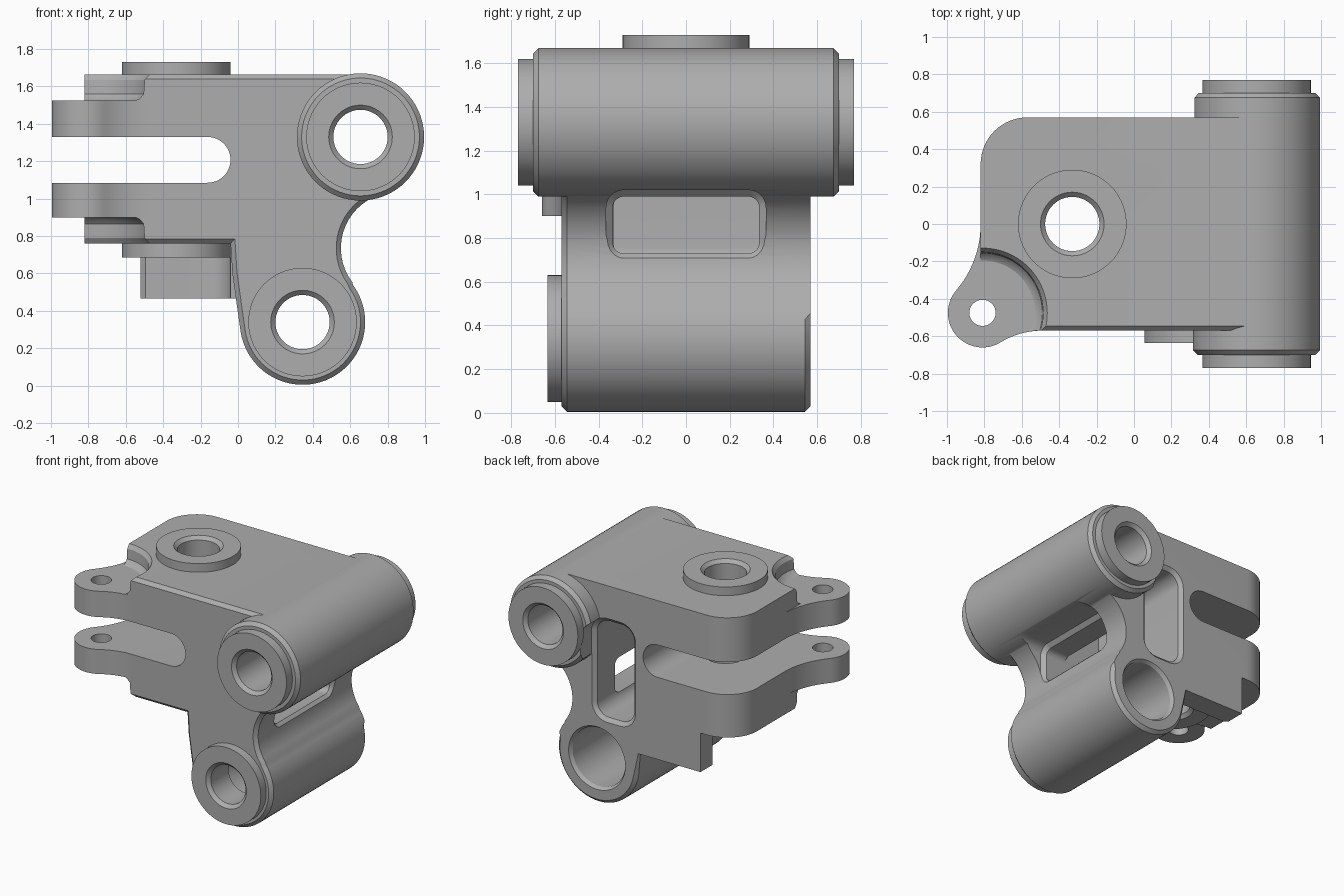
import bpy, bmesh, math
from mathutils import Vector

if "Cube" in bpy.data.objects:
    bpy.data.objects.remove(bpy.data.objects["Cube"])

grey = bpy.data.materials.new("cast_grey")
grey.use_nodes = True
GREY = (0.42, 0.42, 0.42, 1)
grey.diffuse_color = GREY
grey.node_tree.nodes["Principled BSDF"].inputs["Base Color"].default_value = GREY


def arc(c, r, a0, a1, n=16):
    angles = [math.radians(a0 + (a1 - a0) * i / n) for i in range(n + 1)]
    return [(c[0] + r * math.cos(a), c[1] + r * math.sin(a)) for a in angles]


def circle(c, r, n=72):
    return arc(c, r, 0, 360, n)[:-1]


def rounded(lo, hi, r, grow=0):
    """Rounded rectangle outline, optionally grown outward."""
    a, b, c, d = lo[0] + r, lo[1] + r, hi[0] - r, hi[1] - r
    pts = []
    for i, corner in enumerate([(c, d), (a, d), (a, b), (c, b)]):
        pts += arc(corner, r + grow, 90 * i, 90 * i + 90, 8)
    return pts


def loft(name, axis, rings, ring_shaped=False):
    """Skin outlines placed at depths along an axis; rings = [(depth, points)]."""
    place = {"X": lambda p, d: (d, p[0], p[1]),
             "Y": lambda p, d: (p[0], d, p[1]),
             "Z": lambda p, d: (p[0], p[1], d)}[axis]
    bm = bmesh.new()
    loops = [[bm.verts.new(place(p, d)) for p in pts] for d, pts in rings]
    pairs = list(zip(loops, loops[1:]))
    if ring_shaped:
        pairs.append((loops[-1], loops[0]))
    else:
        bm.faces.new(loops[0])
        bm.faces.new(loops[-1])
    for low, high in pairs:
        for i in range(len(low)):
            bm.faces.new((low[i - 1], low[i], high[i], high[i - 1]))
    bmesh.ops.recalc_face_normals(bm, faces=bm.faces)
    mesh = bpy.data.meshes.new(name)
    bm.to_mesh(mesh)
    bm.free()
    mesh.materials.append(grey)
    obj = bpy.data.objects.new(name, mesh)
    bpy.context.collection.objects.link(obj)
    return obj


def prism(name, axis, pts, lo, hi):
    return loft(name, axis, [(lo, pts), (hi, pts)])


def turned(name, axis, c, profile, ring_shaped=False):
    """Round part from (depth, radius) steps."""
    return loft(name, axis, [(d, circle(c, r)) for d, r in profile], ring_shaped)


def combine(target, tool, operation):
    mod = target.modifiers.new(operation, "BOOLEAN")
    mod.object, mod.operation, mod.solver = tool, operation, "EXACT"
    bpy.context.view_layer.objects.active = target
    bpy.ops.object.modifier_apply(modifier=mod.name)
    bpy.data.objects.remove(tool)


def cut(tool):
    combine(body, tool, "DIFFERENCE")


def join(tool):
    combine(body, tool, "UNION")


UPPER, LOWER, PIVOT, LUG = (0.655, 1.33), (0.345, 0.34), (-0.33, 0), (-0.81, -0.475)
BORE, RIM, BOSS = 0.145, 0.17, 0.29
FACE = 0.57

# Body: block and arm as one side outline
outline = [(-0.82, 0.76), (-0.82, 1.665), (0.6, 1.665)]
outline += arc(UPPER, 0.325, 80, -65, 24)
outline += arc((0.85, 0.735), 0.3, 108, 217)
outline += arc(LOWER, 0.335, 36, -171, 40)
outline += [(-0.03, 0.6), (-0.04, 0.76)]
body = prism("bracket_body", "Y", outline, -FACE, FACE)

# Chamfer the front outline and the back of the lower barrel
bm = bmesh.new()
bm.from_mesh(body.data)
edges = [e for e in bm.edges
         if all(v.co.y < 0 for v in e.verts)
         or all(v.co.y > 0 and v.co.z < 0.45 for v in e.verts)]
bmesh.ops.bevel(bm, geom=edges, offset=0.025, segments=1, affect="EDGES")
bm.to_mesh(body.data)
bm.free()

# Rounded rear corner of the block
cut(prism("corner_cutter", "Z",
          arc((-0.57, 0.32), 0.25, 180, 90) + [(-0.57, 0.8), (-1, 0.8), (-1, 0.32)], 0.6, 1.8))

# Round recesses above and below the lugs
for floor, way in ((1.525, 1), (0.9, -1)):
    steps = [(0, 0.28), (0.01, 0.3), (0.035, 0.32), (0.11, 0.325), (0.145, 0.35), (0.25, 0.35)]
    cut(turned("recess_cutter", "Z", LUG, [(floor + way * d, r) for d, r in steps]))

# Lug neck flaring into the block
neck = arc((-1.367, 0), 0.547, 0, -40.5)
neck += arc(LUG, 0.185, 139.5, 301.4, 32)[1:-1]
neck += arc((-0.49, -1.0), 0.43, 121.4, 90, 10)
neck += [(-0.49, -0.3), (-0.6, 0)]
join(prism("lug", "Z", neck, 0.9, 1.525))

# Upper barrel
join(turned("upper_barrel", "Y", UPPER,
            [(-0.7, 0.315), (-0.675, 0.34), (0.675, 0.34), (0.7, 0.315)]))

# Rear flange hanging under the block
flange = [(-0.52, FACE), (-0.52, 0.425), (-0.495, 0.4)]
flange += arc((-0.16, 0.28), 0.12, 90, 0, 10) + [(0.04, 0.28), (0.04, FACE)]
join(prism("flange", "Z", flange, 0.465, 0.85))

# Fork slot and lug holes
cut(prism("slot_cutter", "Y",
          arc((-0.1625, 1.2075), 0.1225, -90, 90, 24) + [(-1.2, 1.33), (-1.2, 1.085)], -1, 1))
cut(turned("lug_hole_cutter", "Z", LUG, [(0.5, 0.07), (1.8, 0.07)]))

# Rear pocket and side window, both with a stepped rim
cut(loft("pocket_cutter", "Y", [(d, rounded((0.05, 0.66), (0.36, 1.39), 0.1, g))
                                for d, g in ((-0.33, 0), (0.545, 0), (0.572, 0.03), (0.71, 0.03))]))
cut(loft("window_cutter", "X", [(d, rounded((-0.335, 0.73), (0.335, 0.99), 0.05, g))
                                for d, g in ((0.2, 0), (0.53, 0), (0.56, 0.03), (0.85, 0.03))]))

# Bores
cut(turned("upper_bore_cutter", "Y", UPPER, [(-1, BORE), (1, BORE)]))
cut(turned("pivot_bore_cutter", "Z", PIVOT, [(0.4, BORE), (1.9, BORE)]))
cut(turned("lower_bore_cutter", "Y", LOWER,
           [(-1, BORE), (-0.4, BORE), (-0.399, 0.22), (0.545, 0.22), (0.575, 0.24), (0.8, 0.24)]))

# Raised bosses around the bores
for name, axis, centre, base, end in (
        ("upper_front_boss", "Y", UPPER, -0.7, -0.77),
        ("upper_back_boss", "Y", UPPER, 0.7, 0.77),
        ("lower_front_boss", "Y", LOWER, -FACE, -0.635),
        ("top_boss", "Z", PIVOT, 1.665, 1.73),
        ("bottom_boss", "Z", PIVOT, 0.76, 0.685)):
    rim = end - math.copysign(0.025, end - base)
    turned(name, axis, centre,
           [(base, BORE), (base, BOSS), (end, BOSS), (end, RIM), (rim, BORE)], True)

# Smooth round surfaces, crisp edges
for obj in bpy.context.collection.objects:
    if obj.type == "MESH":
        obj.select_set(True)
        bpy.context.view_layer.objects.active = obj
bpy.ops.object.shade_smooth_by_angle(angle=math.radians(25))
